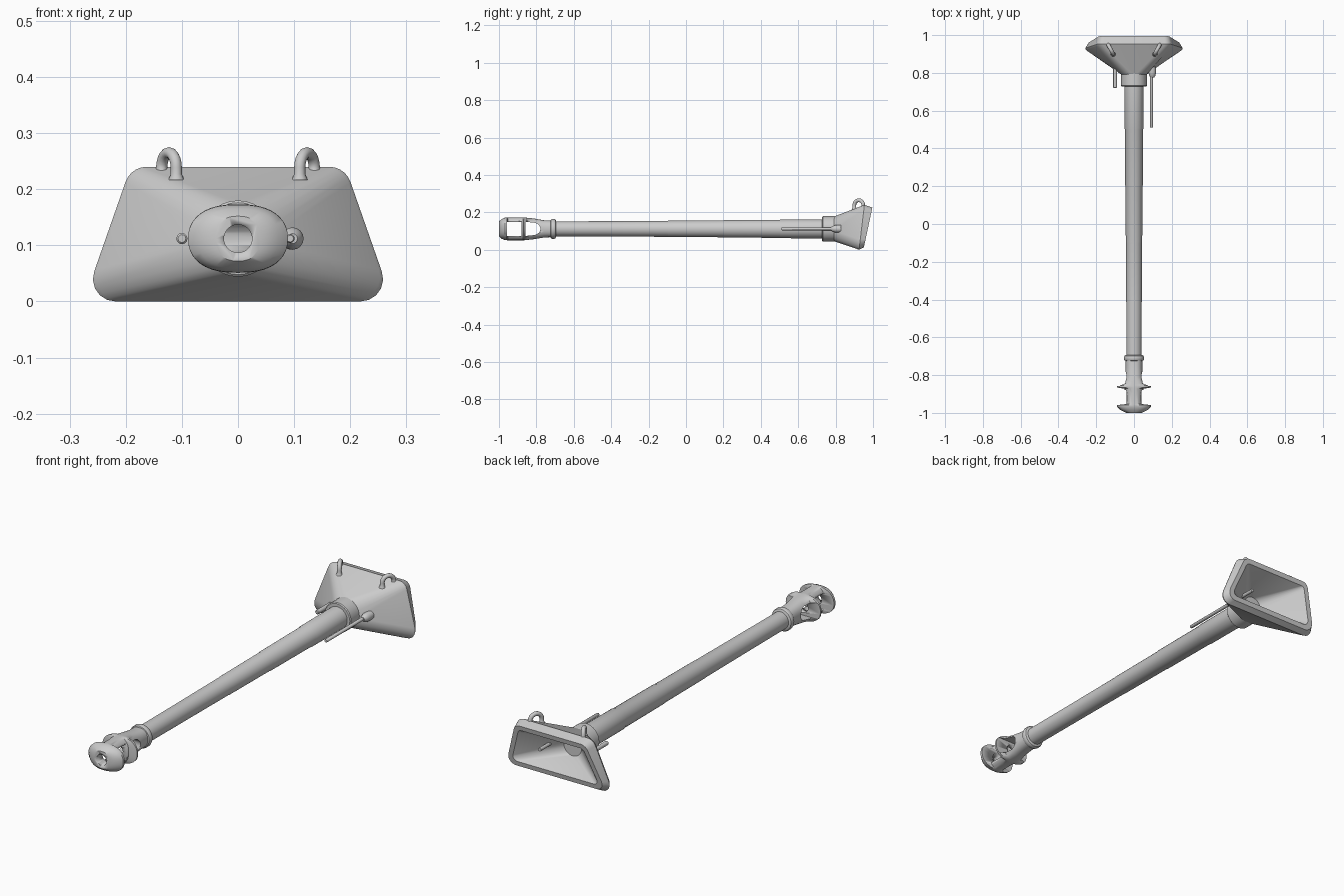
import bpy, bmesh, math
from mathutils import Vector

if "Cube" in bpy.data.objects:
    bpy.data.objects.remove(bpy.data.objects["Cube"])

AXIS_Z = 0.112
grey = bpy.data.materials.new("grey_metal")
grey.diffuse_color = (0.6, 0.6, 0.6, 1)
grey.use_nodes = True
grey.node_tree.nodes["Principled BSDF"].inputs["Base Color"].default_value = grey.diffuse_color


def make_object(name, bm, angle=35):
    bmesh.ops.recalc_face_normals(bm, faces=bm.faces)
    me = bpy.data.meshes.new(name)
    bm.to_mesh(me)
    bm.free()
    me.materials.append(grey)
    ob = bpy.data.objects.new(name, me)
    bpy.context.collection.objects.link(ob)
    bpy.ops.object.select_all(action='DESELECT')
    ob.select_set(True)
    bpy.context.view_layer.objects.active = ob
    bpy.ops.object.shade_smooth_by_angle(angle=math.radians(angle))
    return ob


def loft(name, rings, angle=35):
    """Skin equal-length rings of points and cap both ends."""
    bm = bmesh.new()
    vs = [[bm.verts.new(p) for p in r] for r in rings]
    n = len(vs[0])
    for a, b in zip(vs, vs[1:]):
        for i in range(n):
            j = (i + 1) % n
            bm.faces.new((a[i], a[j], b[j], b[i]))
    bm.faces.new(vs[0])
    bm.faces.new(vs[-1])
    return make_object(name, bm, angle)


def circle(y, r, n=32, x=0, z=AXIS_Z, start=0.0):
    return [(x + r * math.cos(start + 2 * math.pi * i / n), y,
             z + r * math.sin(start + 2 * math.pi * i / n)) for i in range(n)]


def lathe(name, profile, n=32, x=0):
    return loft(name, [circle(y, r, n, x) for y, r in profile])


def tube(name, pts, radius, n=12):
    """Sweep a circle along a planar path."""
    pts = [Vector(p) for p in pts]
    side = (pts[-1] - pts[0]).cross(Vector((0, 0, 1))).normalized()
    rings = []
    for i, p in enumerate(pts):
        t = (pts[min(i + 1, len(pts) - 1)] - pts[max(i - 1, 0)]).normalized()
        u = side.cross(t).normalized()
        flare = 1.45 if i in (0, len(pts) - 1) else 1
        rings.append([p + flare * radius * (side * math.cos(a) + u * math.sin(a))
                      for a in (2 * math.pi * k / n for k in range(n))])
    return loft(name, rings)


# Barrel: slightly stepped taper
lathe("barrel", [(-0.76, 0.040), (-0.42, 0.041), (-0.10, 0.0425), (-0.095, 0.0435),
                 (0.20, 0.045), (0.205, 0.0465), (0.50, 0.048), (0.505, 0.050),
                 (0.80, 0.051)])
lathe("rear_collar", [(0.728, 0.064), (0.732, 0.068), (0.82, 0.068)])
lathe("front_ring", [(-0.726, 0.042), (-0.722, 0.050), (-0.716, 0.053),
                     (-0.704, 0.053), (-0.698, 0.050), (-0.694, 0.042)])

# Rear horn: circle blending into a rounded trapezoid, hollow at the back
K = 6
SLOPE = 0.35
TILT = math.atan(SLOPE)
WIDE = math.sqrt(1 + SLOPE ** 2)


def trapezoid(d, y0, ky, r=0.04):
    e = d + r
    half = 0.275 - WIDE * e
    top, low = 0.24 - e, e
    corners = [(half - SLOPE * top, top, TILT, math.pi / 2),
               (-half + SLOPE * top, top, math.pi / 2, math.pi - TILT),
               (-half + SLOPE * low, low, math.pi - TILT, 1.5 * math.pi),
               (half - SLOPE * low, low, -math.pi / 2, TILT)]
    out = []
    for cx, cz, a0, a1 in corners:
        for k in range(K):
            a = a0 + (a1 - a0) * k / (K - 1)
            z = cz + r * math.sin(a)
            out.append((cx + r * math.cos(a), y0 + ky * z, z))
    return out


s = math.pi / (4 * K)
loft("horn", [circle(0.79, 0.066, 4 * K, start=s),
              trapezoid(0.004, 0.915, 0.12),
              trapezoid(0.0, 0.925, 0.12),
              trapezoid(0.014, 0.948, 0.215, 0.035),
              trapezoid(0.036, 0.948, 0.215, 0.02),
              circle(0.83, 0.046, 4 * K, start=s)], 28)

# Side rods with bosses at the horn
lathe("right_rod", [(0.51, 0.006), (0.513, 0.008), (0.94, 0.008)], 12, 0.093)
lathe("right_rod_boss", [(0.775, 0.009), (0.785, 0.016), (0.80, 0.020), (0.83, 0.020)], 16, 0.097)
lathe("left_rod", [(0.72, 0.007), (0.723, 0.010), (0.835, 0.010)], 12, -0.10)

# Carrying loops on the top of the horn
for side, label in ((1, "right"), (-1, "left")):
    a = Vector((side * 0.110, 0.900, 0.220))
    b = Vector((side * 0.136, 0.948, 0.234))
    mid, half = (a + b) / 2, (b - a) / 2
    half.z = 0
    mid.z = 0.238
    arch = [mid - half * math.cos(t) + Vector((0, 0, 0.027 * math.sin(t)))
            for t in (math.pi * i / 10 for i in range(11))]
    tube(label + "_loop", [a - Vector((0, 0, 0.004)), a + Vector((0, 0, 0.007))]
         + arch + [b - Vector((0, 0, 0.008))], 0.010)


# Muzzle brake: oval lofted body with two baffles, side windows and a bore
def oval(y, hw, hh, n=40):
    pts = []
    for i in range(n):
        a = 2 * math.pi * i / n
        c, q = math.cos(a), math.sin(a)
        pts.append((hw * math.copysign(abs(c) ** 0.8, c), y,
                    AXIS_Z + hh * math.copysign(abs(q) ** 0.9, q)))
    return pts


brake = loft("muzzle_brake", [oval(*p) for p in (
    (-1.0, 0.040, 0.040), (-0.985, 0.072, 0.053), (-0.968, 0.089, 0.060),
    (-0.957, 0.089, 0.061), (-0.953, 0.046, 0.061), (-0.90, 0.046, 0.061),
    (-0.872, 0.050, 0.061), (-0.866, 0.089, 0.061), (-0.855, 0.089, 0.060),
    (-0.845, 0.056, 0.059), (-0.81, 0.046, 0.055), (-0.76, 0.044, 0.046),
    (-0.71, 0.044, 0.044))], 35)


def cut(cutter):
    mod = brake.modifiers.new("cut", 'BOOLEAN')
    mod.operation = 'DIFFERENCE'
    mod.solver = 'EXACT'
    mod.object = cutter
    cutter.hide_render = True
    cutter.hide_set(True)


def window(name, outline):
    return loft(name, [[(x, y, z) for y, z in outline] for x in (-0.2, 0.2)])


H = 0.038
cut(window("front_window_cutter", [(-0.957, AXIS_Z - H), (-0.880, AXIS_Z - H),
                                   (-0.880, AXIS_Z + H), (-0.957, AXIS_Z + H)]))
cut(window("rear_window_cutter", [(-0.858, AXIS_Z - H), (-0.858, AXIS_Z + H)] + [
    (-0.82 + 0.042 * math.cos(t), AXIS_Z + (H - 0.004) * math.sin(t))
    for t in (math.pi / 2 - math.pi * i / 10 for i in range(11))]))
cut(lathe("bore_cutter", [(-1.1, 0.025), (-0.80, 0.025)], 32))
